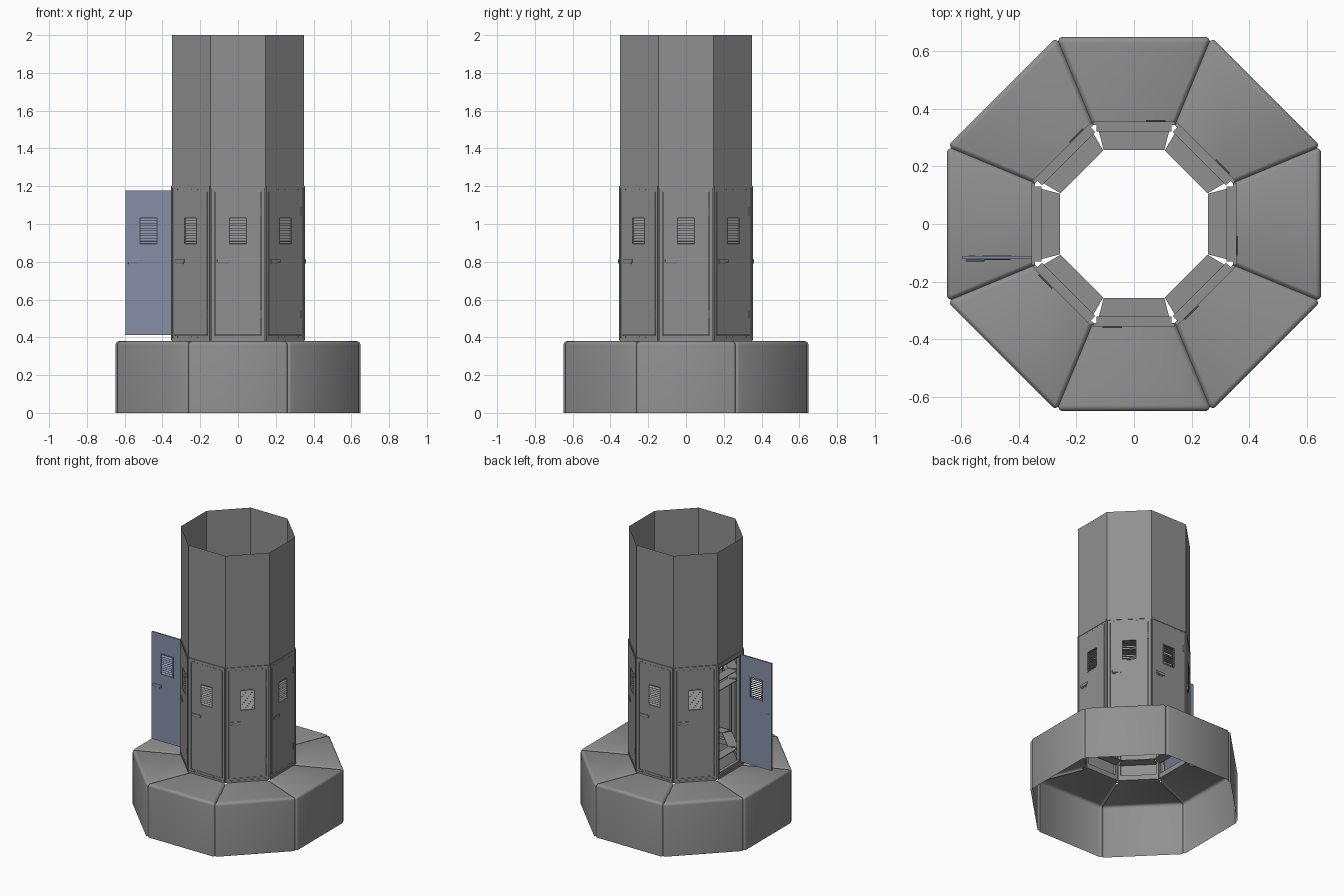
import bpy, bmesh, math
from mathutils import Matrix, Vector

if "Cube" in bpy.data.objects:
    bpy.data.objects.remove(bpy.data.objects["Cube"])

T = math.tan(math.pi / 8)


def box(bm, x0, x1, y0, y1, z0, z1, rot_x=0.0):
    c = Vector(((x0 + x1) / 2, (y0 + y1) / 2, (z0 + z1) / 2))
    m = (Matrix.Translation(c) @ Matrix.Rotation(rot_x, 4, 'X')
         @ Matrix.Diagonal((x1 - x0, y1 - y0, z1 - z0, 1)))
    bmesh.ops.create_cube(bm, size=1, matrix=m)


def border(bm, hx, z0, z1, wx, wz, y0, y1):
    """Rectangular border in the wall plane: two uprights, two rails."""
    for s in (-1, 1):
        a, b = sorted((s * hx, s * (hx - wx)))
        box(bm, a, b, y0, y1, z0, z1)
    box(bm, -hx + wx, hx - wx, y0, y1, z0, z0 + wz)
    box(bm, -hx + wx, hx - wx, y0, y1, z1 - wz, z1)


def rod(bm, p, r, length, axis, seg=8):
    rot = Matrix.Rotation(math.pi / 2, 4, 'X') if axis == 'Y' else Matrix()
    bmesh.ops.create_cone(bm, cap_ends=True, segments=seg, radius1=r, radius2=r,
                          depth=length, matrix=Matrix.Translation(p) @ rot)


def material(name, color):
    m = bpy.data.materials.new(name)
    m.diffuse_color = color
    m.use_nodes = True
    m.node_tree.nodes["Principled BSDF"].inputs["Base Color"].default_value = m.diffuse_color
    return m


grey = material("dark_grey", (0.28, 0.28, 0.28, 1))
blue = material("open_door_blue", (0.24, 0.275, 0.385, 1))


def to_mesh(bm, name):
    me = bpy.data.meshes.new(name)
    bm.to_mesh(me)
    bm.free()
    me.materials.append(grey)
    return me


def put(me, name, matrix):
    ob = bpy.data.objects.new(name, me)
    bpy.context.collection.objects.link(ob)
    ob.matrix_world = matrix
    return ob


# base panel: a bent sheet with rounded rim, folded down at its seams
bm = bmesh.new()
R, Z, br = 0.648, 0.38, 0.02
prof = [(0.345, Z, 0, 1)]
for i in range(6):
    a = math.pi / 2 * (1 - i / 5)
    prof.append((R - br + br * math.cos(a), Z - br + br * math.sin(a),
                 math.cos(a), math.sin(a)))
prof.append((R, 0, 1, 0))
cols = [(0.0, 0.014), (0.005, 0.008), (0.01, 0.003), (0.017, 0.0)]
rows = []
for r, z, nr, nz in prof:
    row = []
    for s, cc in ((-1, cols), (1, cols[::-1])):
        for d, dep in cc:
            rr = r - nr * dep
            row.append(bm.verts.new((s * (rr * T - d), -rr, z - nz * dep)))
    rows.append(row)
for a, b in zip(rows, rows[1:]):
    for i in range(len(a) - 1):
        bm.faces.new((a[i], b[i], b[i + 1], a[i + 1]))
bmesh.ops.recalc_face_normals(bm, faces=bm.faces)
bm.normal_update()
if sum(f.normal.z * f.calc_area() for f in bm.faces) < 0:
    bmesh.ops.reverse_faces(bm, faces=bm.faces)
base_me = to_mesh(bm, "base_panel")

# upper wall panel: single sheet
bm = bmesh.new()
A = 0.35
w = A * T - 0.0005
bm.faces.new([bm.verts.new(p) for p in
              ((-w, -A, 1.19), (w, -A, 1.19), (w, -A, 2.0), (-w, -A, 2.0))])
wall_me = to_mesh(bm, "upper_wall")

# door frame: inner jambs, outer flange and small bolts
bm = bmesh.new()
border(bm, 0.13, 0.38, 1.195, 0.016, 0.036, -0.343, -0.32)
border(bm, 0.1425, 0.38, 1.2, 0.019, 0.03, -0.352, -0.343)
border(bm, 0.1425, 0.385, 1.2, 0.007, 0.01, -0.355, -0.351)
for i in range(5):
    for z in (0.402, 1.183):
        rod(bm, (-0.1 + 0.05 * i, -0.352, z), 0.0025, 0.003, 'Y', 6)
frame_me = to_mesh(bm, "door_frame")

# interior shelves (tapered towards the centre)
bm = bmesh.new()
for z, t in ((0.49, 0.006), (0.98, 0.005), (1.05, 0.005)):
    ring = [(-0.122, -0.322), (0.122, -0.322), (0.105, -0.256), (-0.105, -0.256)]
    f = bm.faces.new([bm.verts.new((x, y, z)) for x, y in ring])
    ext = bmesh.ops.extrude_face_region(bm, geom=[f])
    for v in ext["geom"]:
        if isinstance(v, bmesh.types.BMVert):
            v.co.z += t
    bm.faces.new(f.verts) if not f.is_valid else None
bmesh.ops.recalc_face_normals(bm, faces=bm.faces)
shelf_me = to_mesh(bm, "shelves")

# door leaf with vent opening, modelled around its hinge axis
HX, HY = 0.1215, -0.353
VX, V0, V1 = 0.048, 0.89, 1.036
bm = bmesh.new()
y0, y1 = HY, HY + 0.01
box(bm, -HX, -VX, y0, y1, 0.412, 1.177)
box(bm, VX, HX, y0, y1, 0.412, 1.177)
box(bm, -VX, VX, y0, y1, 0.412, V0)
box(bm, -VX, VX, y0, y1, V1, 1.177)
# vent rim and slats
border(bm, VX + 0.002, V0 - 0.002, V1 + 0.002, 0.005, 0.005, HY - 0.002, HY + 0.012)
n = 10
pitch = (V1 - V0 - 0.012) / n
for i in range(n):
    z = V0 + 0.006 + pitch * (i + 0.5)
    box(bm, -VX + 0.003, VX - 0.003, HY - 0.005, HY + 0.015,
        z - 0.0006, z + 0.0006, math.radians(45))
# hinges
for z in (0.52, 1.065):
    rod(bm, (HX, HY, z), 0.003, 0.045, 'Z')
# inner lock plate
box(bm, -0.1, -0.075, y1, y1 + 0.003, 0.79, 0.81)
bmesh.ops.translate(bm, verts=bm.verts, vec=(-HX, -HY, 0))
door_me = to_mesh(bm, "door")

# lever handle
bm = bmesh.new()
box(bm, -0.11, -0.042, HY - 0.008, HY - 0.003, 0.796, 0.815)
box(bm, -0.107, -0.055, HY - 0.004, HY + 0.001, 0.788, 0.812)
bmesh.ops.translate(bm, verts=bm.verts, vec=(-HX, -HY, 0))
handle_me = to_mesh(bm, "door_handle")

OPEN = 6   # the side facing -x has its door swung out
base_objs = []
for k in range(8):
    rot = Matrix.Rotation(k * math.pi / 4, 4, 'Z')
    base_objs.append(put(base_me, f"base_panel_{k}", rot))
    put(wall_me, f"upper_wall_{k}", rot)
    put(frame_me, f"door_frame_{k}", rot)
    put(shelf_me, f"shelves_{k}", rot)
    hinge = rot @ Matrix.Translation((HX, HY, 0))
    leaf, lever = door_me, handle_me
    if k == OPEN:
        hinge = hinge @ Matrix.Rotation(math.pi / 2, 4, 'Z')
        leaf, lever = door_me.copy(), handle_me.copy()
        for me in (leaf, lever):
            me.materials[0] = blue
    put(leaf, f"door_{k}", hinge)
    h = put(lever, f"door_handle_{k}", hinge)
    bev = h.modifiers.new("round", 'BEVEL')
    bev.width = 0.002
    bev.segments = 2

# smooth the rounded base rim (mesh data shared by all base panels)
base_objs[0].select_set(True)
bpy.context.view_layer.objects.active = base_objs[0]
bpy.ops.object.shade_smooth_by_angle(angle=math.radians(40))
